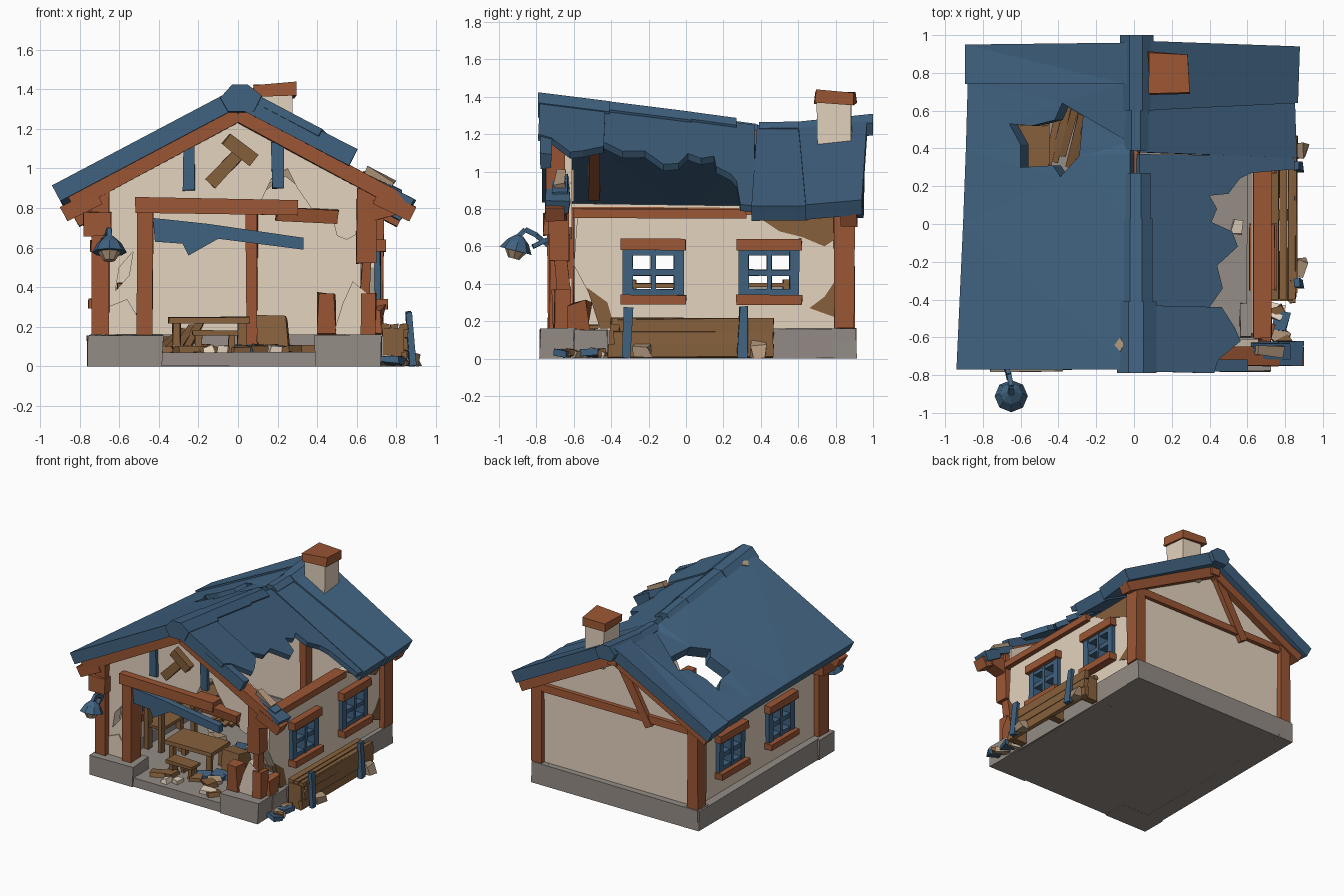
import bpy, bmesh, math, random
from mathutils import Vector, Matrix
from mathutils.geometry import tessellate_polygon

random.seed(7)


def mat(name, *rgb):
    m = bpy.data.materials.new(name)
    lin = [((c / 255 + 0.055) / 1.055) ** 2.4 for c in rgb]
    m.diffuse_color = (*lin, 1)
    return m


BLUE = mat("blue paint", 64, 98, 128)
RED = mat("red brown timber", 155, 86, 52)
WOOD = mat("brown wood", 134, 96, 60)
CREAM = mat("cream plaster", 228, 211, 190)
TAN = mat("broken tan", 176, 150, 124)
GRAY = mat("grey stone", 148, 140, 134)


def finish(name, bm, m):
    bmesh.ops.recalc_face_normals(bm, faces=bm.faces)
    me = bpy.data.meshes.new(name)
    bm.to_mesh(me)
    bm.free()
    me.materials.append(m)
    ob = bpy.data.objects.new(name, me)
    bpy.context.collection.objects.link(ob)
    return ob


def shape(name, m, matrix, jitter=0.005):
    """Roughly hewn unit cube placed by a matrix."""
    bm = bmesh.new()
    bmesh.ops.create_cube(bm, size=1, matrix=matrix)
    for v in bm.verts:
        v.co += Vector([random.uniform(-jitter, jitter) for _ in range(3)])
        v.co.z = max(v.co.z, 0)
    return finish(name, bm, m)


def box(name, m, x0, x1, y0, y1, z0, z1, jitter=0.005):
    c = Vector((x0 + x1, y0 + y1, z0 + z1)) / 2
    return shape(name, m, Matrix.Translation(c) @ Matrix.Diagonal((x1 - x0, y1 - y0, z1 - z0, 1)), jitter)


def beam(name, m, p, q, w, h, jitter=0.004):
    """Beam from p to q; w is the width along y (or x), h the other one."""
    p, q = Vector(p), Vector(q)
    d = q - p
    a = d.normalized()
    side = Vector((0, 1, 0)) if abs(a.y) < 0.7 else Vector((1, 0, 0))
    side = (side - a * side.dot(a)).normalized()
    up = a.cross(side)
    r = Matrix((a, side, up)).transposed().to_4x4()
    return shape(name, m, Matrix.Translation((p + q) / 2) @ r @ Matrix.Diagonal((d.length, w, h, 1)), jitter)


def plate(name, m, outer, fn, holes=()):
    """Slab from a 2D outline with holes; fn(u, v, d) places both skins."""
    loops = [[Vector((u, v, 0)) for u, v in l] for l in (outer, *holes)]
    flat = [p for l in loops for p in l]
    bm = bmesh.new()
    skin = [[bm.verts.new(fn(p.x, p.y, d)) for p in flat] for d in (0, 1)]
    for t in tessellate_polygon(loops):
        for s in skin:
            bm.faces.new([s[i] for i in t])
    k = 0
    for l in loops:
        for i in range(len(l)):
            a, b = k + i, k + (i + 1) % len(l)
            bm.faces.new((skin[0][a], skin[0][b], skin[1][b], skin[1][a]))
        k += len(l)
    return finish(name, bm, m)


def on_x(x0, x1):
    return lambda u, v, d: (x1 if d else x0, u, v)


def on_y(y0, y1):
    return lambda u, v, d: (u, y1 if d else y0, v)


# Sagging ridge height and roof surface (the left eave stays straight)
RIDGE = [(-0.8, 1.415), (0, 1.315), (0.37, 1.265), (0.43, 1.24), (1.0, 1.30)]


def zr(y):
    for (a, za), (b, zb) in zip(RIDGE, RIDGE[1:]):
        if y <= b:
            return za + (zb - za) * (y - a) / (b - a)
    return RIDGE[-1][1]


def roof(lift=0, t=0.09):
    def fn(x, y, d):
        n = Vector((math.copysign(0.468, x), 0, 0.884))
        k = min(1, -x / 0.9) if x < 0 else 0
        z = zr(y) * (1 - k) + (1.415 - 0.071 * (y + 0.8)) * k
        return Vector((x, y, z - 0.53 * abs(x))) + n * (lift - d * t)
    return fn


# Stone foundation and floor
box("floor_slab", GRAY, -0.72, 0.70, -0.77, 0.88, 0, 0.07)
box("foundation_left", GRAY, -0.75, -0.62, -0.6, 0.91, 0, 0.16)
box("foundation_back", GRAY, -0.74, 0.72, 0.78, 0.91, 0, 0.16)
box("foundation_right_rear", GRAY, 0.6, 0.72, 0.44, 0.91, 0, 0.16)
box("foundation_right", GRAY, 0.6, 0.71, -0.42, 0.46, 0, 0.15)
box("foundation_front_left", GRAY, -0.76, -0.38, -0.78, -0.58, 0, 0.16)
box("foundation_front_right", GRAY, 0.39, 0.72, -0.78, -0.6, 0, 0.16)
box("foundation_corner_right", GRAY, 0.56, 0.725, -0.6, -0.42, 0, 0.155)

# Plaster walls
plate("front_wall", CREAM, [(-0.66, 0.16), (-0.56, 0.16), (-0.5, 0.3), (-0.5, 0.8), (0.1, 0.8), (0.17, 0.95),
      (0.25, 1.0), (0.3, 0.9), (0.37, 0.8), (0.48, 0.74), (0.5, 0.66), (0.55, 0.64), (0.66, 0.7), (0.66, 0.94),
      (0, 1.3), (-0.66, 0.94)], on_y(-0.69, -0.61), [[(-0.62, 0.38), (-0.55, 0.46), (-0.53, 0.58), (-0.6, 0.5)]])
plate("front_wall_stump", CREAM, [(0.48, 0.16), (0.66, 0.16), (0.66, 0.36), (0.58, 0.43), (0.53, 0.32)],
      on_y(-0.69, -0.61))
plate("front_wall_stump_left", CREAM, [(-0.66, 0.16), (-0.48, 0.16), (-0.5, 0.24), (-0.56, 0.34), (-0.66, 0.3)],
      on_y(-0.70, -0.62))
plate("gable_crack", TAN, [(0.1, 0.86), (0.2, 0.97), (0.27, 1.01), (0.35, 0.84), (0.29, 0.92), (0.24, 0.96)],
      on_y(-0.65, -0.6))
plate("back_wall", CREAM, [(-0.68, 0.16), (0.68, 0.16), (0.68, 0.82), (0, 1.18), (-0.68, 0.84)], on_y(0.79, 0.86))
WY = (-0.175, 0.445)  # window centres
holes = [[(c - 0.14, 0.33), (c + 0.14, 0.33), (c + 0.14, 0.59), (c - 0.14, 0.59)] for c in WY]
plate("right_wall", CREAM, [(-0.42, 0.15), (0.82, 0.15), (0.82, 0.77), (-0.58, 0.77), (-0.6, 0.5), (-0.52, 0.35),
      (-0.46, 0.28)], on_x(0.62, 0.69), holes)
plate("left_wall", CREAM, [(-0.66, 0.15), (0.82, 0.15), (0.82, 0.81), (-0.66, 0.83)], on_x(-0.69, -0.62), holes)
plate("bare_patch_upper", WOOD, [(0.38, 0.76), (0.5, 0.68), (0.62, 0.65), (0.74, 0.6), (0.8, 0.64), (0.8, 0.77)],
      on_x(0.688, 0.696))
plate("bare_patch_lower", WOOD, [(0.66, 0.27), (0.8, 0.22), (0.8, 0.42), (0.74, 0.33)], on_x(0.688, 0.696))
plate("bare_patch_corner", WOOD, [(-0.46, 0.16), (-0.38, 0.16), (-0.42, 0.3), (-0.53, 0.38)], on_x(0.66, 0.695))

# Windows on both sides
for s, side in ((1, "right"), (-1, "left")):
    for i, c in enumerate(WY):
        def part(n, m, y0, y1, z0, z1, a, b):
            box(f"{side}_window_{i}_{n}", m, min(s * a, s * b), max(s * a, s * b), c + y0, c + y1, z0, z1, 0.003)
        part("sill", RED, -0.175, 0.175, 0.29, 0.34, 0.61, 0.755)
        part("lintel", RED, -0.175, 0.175, 0.58, 0.64, 0.61, 0.745)
        for y in (-0.135, 0, 0.135):
            w = 0.013 if y == 0 else 0.026
            part("upright", BLUE, y - w, y + w, 0.335, 0.585, 0.64, 0.72)
        for z in (0.355, 0.46, 0.568):
            part("bar", BLUE, -0.14, 0.14, z - 0.016, z + 0.016, 0.645, 0.715)

# Timber frame
box("post_front_left", RED, -0.735, -0.65, -0.74, -0.62, 0.16, 0.88)
box("post_front_left_cap", RED, -0.78, -0.64, -0.76, -0.6, 0.66, 0.78)
beam("post_front_right_upper", RED, (0.65, -0.68, 0.52), (0.65, -0.68, 0.9), 0.11, 0.1)
beam("post_front_right_lower", RED, (0.655, -0.66, 0.16), (0.66, -0.66, 0.37), 0.09, 0.075)
beam("post_front_right_splinter", RED, (0.64, -0.65, 0.34), (0.65, -0.67, 0.55), 0.07, 0.045)
beam("post_front_right_bracket", RED, (0.66, -0.69, 0.78), (0.8, -0.69, 0.82), 0.1, 0.1)
box("door_post_left", RED, -0.51, -0.43, -0.73, -0.6, 0.16, 0.8)
box("door_post_right_stump", RED, 0.41, 0.49, -0.72, -0.62, 0.16, 0.37, 0.012)
beam("door_beam", RED, (-0.52, -0.69, 0.815), (0.3, -0.69, 0.8), 0.12, 0.075)
beam("door_beam_broken", RED, (0.2, -0.69, 0.78), (0.5, -0.69, 0.75), 0.09, 0.07, 0.012)
box("inner_post", RED, 0.04, 0.1, 0.72, 0.79, 0.07, 0.8)
for x in (-0.69, 0.69):
    box("post_back", RED, x - 0.045, x + 0.045, 0.79, 0.9, 0.16, 0.8)
for s in (-1, 1):
    beam("front_rafter", RED, (0, -0.70, 1.275), (s * 0.84, -0.70, 0.825), 0.1, 0.08)
    beam("back_rafter", RED, (0, 0.87, 1.165), (s * 0.82, 0.87, 0.735), 0.09, 0.07)
    beam("eave_block", RED, (s * 0.7, -0.7, 0.86), (s * 0.88, -0.7, 0.77), 0.1, 0.08)
beam("inner_rafter_left", RED, (0, -0.49, 1.25), (-0.72, -0.49, 0.87), 0.06, 0.06)
beam("ridge_beam", RED, (-0.01, -0.72, 1.29), (-0.01, 0.4, 1.18), 0.08, 0.08)
beam("ridge_beam_back", RED, (0, 0.38, 1.14), (0, 0.93, 1.17), 0.08, 0.08)
box("wall_plate_right", RED, 0.63, 0.725, -0.6, 0.32, 0.75, 0.8)
beam("wall_plate_left", RED, (-0.67, -0.65, 0.8), (-0.67, 0.84, 0.77), 0.1, 0.06)
box("back_tie_beam", RED, -0.7, 0.7, 0.83, 0.89, 0.73, 0.79)
beam("back_brace", RED, (-0.05, 0.87, 1.14), (-0.3, 0.87, 0.7), 0.06, 0.06)
box("side_splinter", RED, 0.66, 0.73, -0.62, -0.52, 0.16, 0.3, 0.02)

# Roof panels
plate("roof_left", BLUE, [(-0.94, -0.77), (-0.02, -0.77), (-0.02, 0), (-0.02, 0.37), (-0.02, 0.43), (-0.02, 0.76),
      (-0.88, 0.76), (-0.89, 0.4), (-0.905, 0)], roof(), [[(-0.66, 0.53), (-0.54, 0.52), (-0.42, 0.55), (-0.38, 0.64),
      (-0.27, 0.57), (-0.29, 0.36), (-0.39, 0.25), (-0.43, 0.31), (-0.6, 0.3), (-0.6, 0.42)]])
plate("roof_left_back", BLUE, [(-0.89, 0.74), (-0.03, 0.74), (-0.03, 0.96), (-0.89, 0.95)], roof(0.012))
plate("roof_right_front", BLUE, [(0.03, -0.78), (0.42, -0.79), (0.44, -0.72), (0.56, -0.62), (0.53, -0.55),
      (0.46, -0.44), (0.03, -0.43)], roof(0.01, 0.04))
plate("roof_right_mid", BLUE, [(0.03, -0.44), (0.4, -0.44), (0.47, -0.34), (0.44, -0.22), (0.55, -0.12), (0.52, -0.04),
      (0.41, 0.01), (0.44, 0.08), (0.4, 0.15), (0.5, 0.16), (0.56, 0.24), (0.62, 0.27), (0.85, 0.29), (0.85, 0.36),
      (0.03, 0.37), (0.03, 0)], roof(0, 0.04))
plate("roof_right_rear", BLUE, [(0.03, 0.38), (0.86, 0.35), (0.85, 0.65), (0.03, 0.61)], roof(0.005))
plate("roof_right_back", BLUE, [(0.03, 0.60), (0.86, 0.64), (0.87, 0.94), (0.03, 0.97)], roof(0.018))
beam("roof_edge_front_right", BLUE, (0.05, -0.75, 1.33), (0.58, -0.75, 1.055), 0.06, 0.09)
beam("roof_remnant", BLUE, (0.62, -0.67, 0.96), (0.82, -0.67, 0.86), 0.09, 0.05, 0.01)
beam("roof_remnant_end", TAN, (0.64, -0.67, 0.985), (0.78, -0.67, 0.91), 0.06, 0.05, 0.01)
beam("roof_eave_remnant", BLUE, (0.76, -0.69, 0.87), (0.88, -0.69, 0.81), 0.13, 0.07, 0.01)
cap = [(-0.1, -0.06), (-0.04, 0.006), (0.04, 0.006), (0.11, -0.05), (0.07, -0.13), (-0.06, -0.13)]
for y0, y1, k in ((-0.79, -0.41, 1), (-0.42, 0.03, 0.8), (0.03, 0.27, 0.7), (0.39, 0.62, 0.6), (0.6, 1.0, 0.85)):
    plate("ridge_cap", BLUE, cap, lambda u, v, d: (u * k + 0.01, (y0, y1)[d], zr((y0, y1)[d]) + v * k + 0.004))
plate("roof_chip", TAN, [(-0.1, -0.64), (-0.07, -0.675), (-0.05, -0.64), (-0.07, -0.6)], roof(0.008, 0.009))

# Chimney
box("chimney", CREAM, 0.1, 0.275, 0.7, 0.89, 1.05, 1.37, 0.01)
box("chimney_cap", RED, 0.08, 0.29, 0.69, 0.905, 1.36, 1.43, 0.01)

# Front ornaments: hanging strips, crossed wood, fallen awning board
box("gable_strip_left", BLUE, -0.28, -0.22, -0.72, -0.68, 0.89, 1.13)
box("gable_strip_right", BLUE, 0.17, 0.23, -0.72, -0.68, 0.9, 1.13)
beam("gable_wood_handle", WOOD, (-0.14, -0.71, 0.92), (0.02, -0.71, 1.09), 0.05, 0.065)
beam("gable_wood_cross", WOOD, (-0.06, -0.72, 1.15), (0.08, -0.72, 1.04), 0.06, 0.065)
plate("broken_awning", BLUE, [(-0.43, 0.75), (-0.15, 0.72), (0.33, 0.65), (0.33, 0.59), (-0.1, 0.645), (-0.25, 0.56),
      (-0.28, 0.62), (-0.42, 0.63)], on_y(-0.71, -0.66))

# Lamp on a bracket
for p, q in (((-0.69, -0.73, 0.6), (-0.66, -0.8, 0.66)), ((-0.66, -0.8, 0.66), (-0.65, -0.86, 0.69)),
             ((-0.65, -0.86, 0.69), (-0.65, -0.91, 0.64)), ((-0.68, -0.73, 0.64), (-0.66, -0.82, 0.6))):
    beam("lamp_bracket", BLUE, p, q, 0.025, 0.025, 0.002)
tilt = Matrix.Translation((-0.65, -0.905, 0.6)) @ Matrix.Rotation(-0.25, 4, "X")
for n, m, r1, r2, h, z in (("lamp_shade", BLUE, 0.088, 0.06, 0.05, 0), ("lamp_top", BLUE, 0.06, 0.02, 0.035, 0.042),
                           ("lamp_glass", TAN, 0.03, 0.06, 0.045, -0.045)):
    bm = bmesh.new()
    bmesh.ops.create_cone(bm, cap_ends=True, segments=8, radius1=r1, radius2=r2, depth=h,
                          matrix=tilt @ Matrix.Translation((0, 0, z)))
    finish(n, bm, m)

# Long bench and leaning planks along the right wall
for i in range(3):
    box("bench_plank", WOOD, 0.83, 0.86, -0.42 + 0.03 * i, 0.47, 0.005 + 0.072 * i, 0.07 + 0.072 * i, 0.008)
    box("bench_top", WOOD, 0.725 + 0.045 * i, 0.765 + 0.045 * i, -0.4, 0.46 - 0.03 * i, 0.18, 0.215, 0.006)
for y in (-0.38, 0.05, 0.42):
    box("bench_end", WOOD, 0.73, 0.84, y - 0.03, y + 0.03, 0, 0.19)
for y in (-0.32, 0.3):
    beam("bench_post", BLUE, (0.88, y, 0), (0.86, y + 0.01, 0.275), 0.05, 0.035, 0.006)
    box("bench_rubble", TAN, 0.85, 0.91, y + 0.05, y + 0.13, 0, 0.08, 0.02)

# Furniture inside
box("table_top", WOOD, -0.35, 0.06, -0.42, -0.18, 0.22, 0.25)
for x in (-0.31, 0.02):
    for y in (-0.38, -0.22):
        box("table_leg", WOOD, x - 0.02, x + 0.02, y - 0.02, y + 0.02, 0.07, 0.23)
box("stool_top", WOOD, -0.23, 0.0, -0.58, -0.47, 0.155, 0.18)
for x in (-0.2, -0.03):
    box("stool_leg", WOOD, x - 0.018, x + 0.018, -0.56, -0.49, 0.07, 0.16)
box("crate", WOOD, 0.11, 0.26, -0.35, -0.2, 0.07, 0.25, 0.02)
for z in (0.24, 0.38):
    box("shelf_board", WOOD, -0.61, -0.45, -0.3, 0.55, z, z + 0.025)
for y in (-0.29, 0.12, 0.54):
    for x in (-0.59, -0.47):
        box("shelf_upright", WOOD, x - 0.018, x + 0.018, y - 0.02, y + 0.02, 0.07, 0.42)
for i in range(6):
    x = -0.46 + 0.04 * i
    beam("fallen_roof_plank", WOOD, (x, 0.3 + 0.03 * (i % 3), 0.09), (x + 0.07, 0.62, 0.12 + 0.02 * i), 0.04, 0.02)

# Rubble on the floor and by the broken corner
for i in range(38):
    outside = i > 31
    x, y = (random.uniform(0.74, 0.83), random.uniform(-0.68, -0.44)) if outside else \
        (random.uniform(-0.4, 0.55), random.uniform(-0.72, 0.3))
    s = random.uniform(0.03, 0.09)
    loc = Matrix.Translation((x, y, (0.03 if outside else 0.085)))
    shape("rubble", (WOOD, TAN, BLUE, WOOD, CREAM)[i % 5], loc @ Matrix.Rotation(random.uniform(0, 3), 4, "Z")
          @ Matrix.Rotation(random.uniform(-0.3, 0.3), 4, "X") @ Matrix.Diagonal((s * 1.3, s, 0.035, 1)), 0.008)
